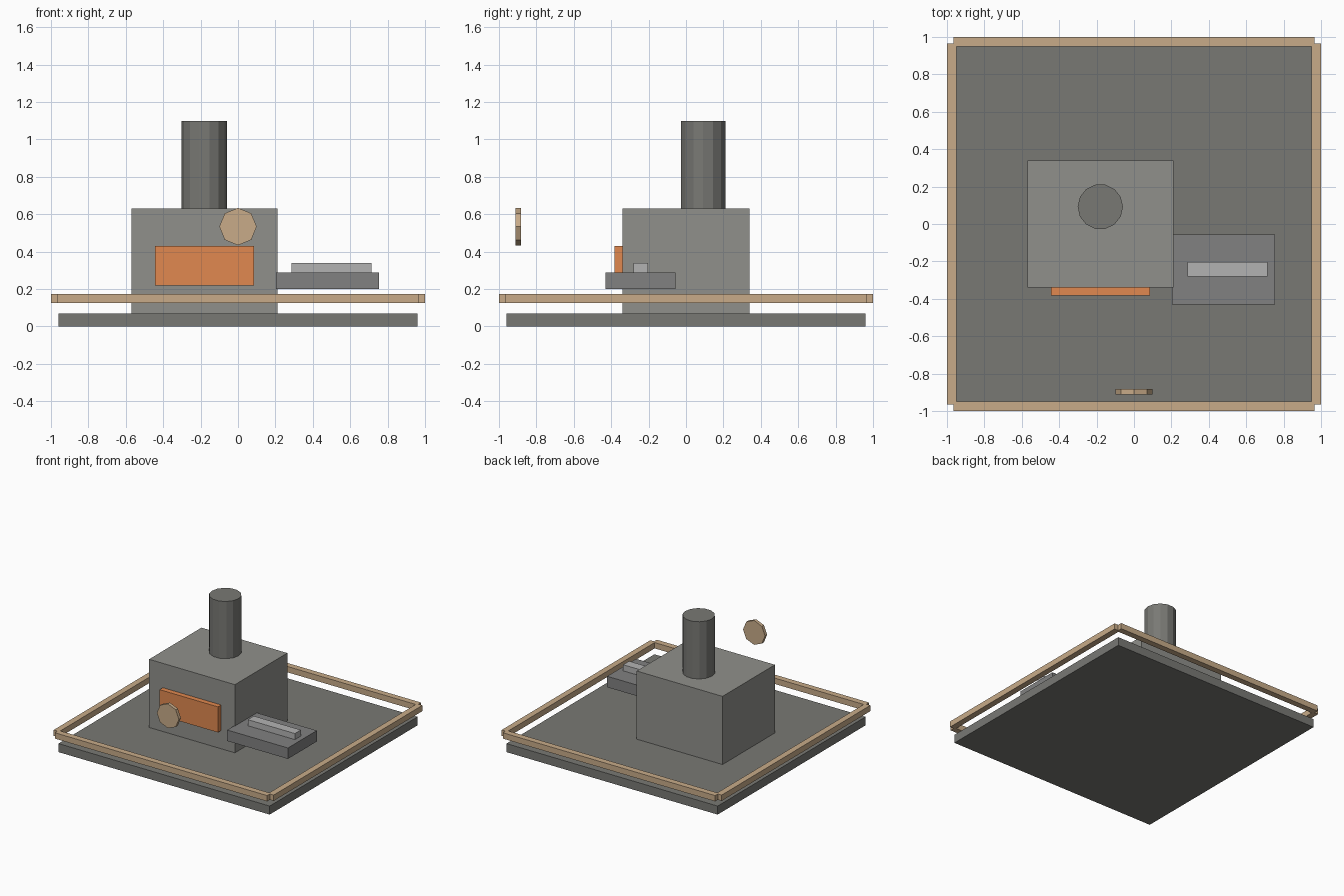
import bpy
from math import pi

if "Cube" in bpy.data.objects:
    bpy.data.objects.remove(bpy.data.objects["Cube"])


def paint(name, rgb):
    m = bpy.data.materials.new(name)
    m.diffuse_color = (*rgb, 1)
    m.use_nodes = True
    m.node_tree.nodes["Principled BSDF"].inputs["Base Color"].default_value = m.diffuse_color
    return m


wood = paint("wood", (0.58, 0.41, 0.25))
glow = paint("ember", (0.75, 0.25, 0.08))
slate = paint("slate", (0.19, 0.19, 0.175))
stone = paint("stone", (0.28, 0.28, 0.26))
iron = paint("iron", (0.22, 0.22, 0.22))
steel = paint("steel", (0.45, 0.45, 0.45))


def finish(name, mat):
    ob = bpy.context.object
    ob.name = name
    ob.data.materials.append(mat)
    return ob


def box(name, x, y, z, mat):
    lims = (x, y, z)
    bpy.ops.mesh.primitive_cube_add(size=1, location=[(a + b) / 2 for a, b in lims])
    ob = finish(name, mat)
    ob.scale = [b - a for a, b in lims]
    return ob


# Floor slab
box("floor_slab", (-0.96, 0.96), (-0.96, 0.96), (0, 0.07), slate)

# Rails floating around the edge, with notched corners
for side, s in (("low", -1), ("high", 1)):
    edge = sorted((s * 0.95, s * 1.0))
    box("rail_x_" + side, (-0.965, 0.965), edge, (0.125, 0.173), wood)
    box("rail_y_" + side, edge, (-0.965, 0.965), (0.125, 0.173), wood)

# Furnace body and glowing mouth
box("furnace_body", (-0.57, 0.21), (-0.34, 0.34), (0.07, 0.63), stone)
box("furnace_mouth", (-0.445, 0.085), (-0.382, -0.335), (0.22, 0.43), glow)

# Chimney
bpy.ops.mesh.primitive_cylinder_add(vertices=14, radius=0.121, depth=0.47,
                                    location=(-0.18, 0.092, 0.865),
                                    rotation=(0, 0, pi / 2))
finish("chimney", slate)

# Side bench with its bar
box("side_bench", (0.203, 0.755), (-0.43, -0.055), (0.2, 0.29), iron)
box("bench_bar", (0.285, 0.713), (-0.28, -0.202), (0.29, 0.34), steel)

# Octagonal sign disc at the front
bpy.ops.mesh.primitive_cylinder_add(vertices=8, radius=0.1, depth=0.027,
                                    location=(0, -0.897, 0.534),
                                    rotation=(pi / 2, 0, 0))
finish("sign_disc", wood)
